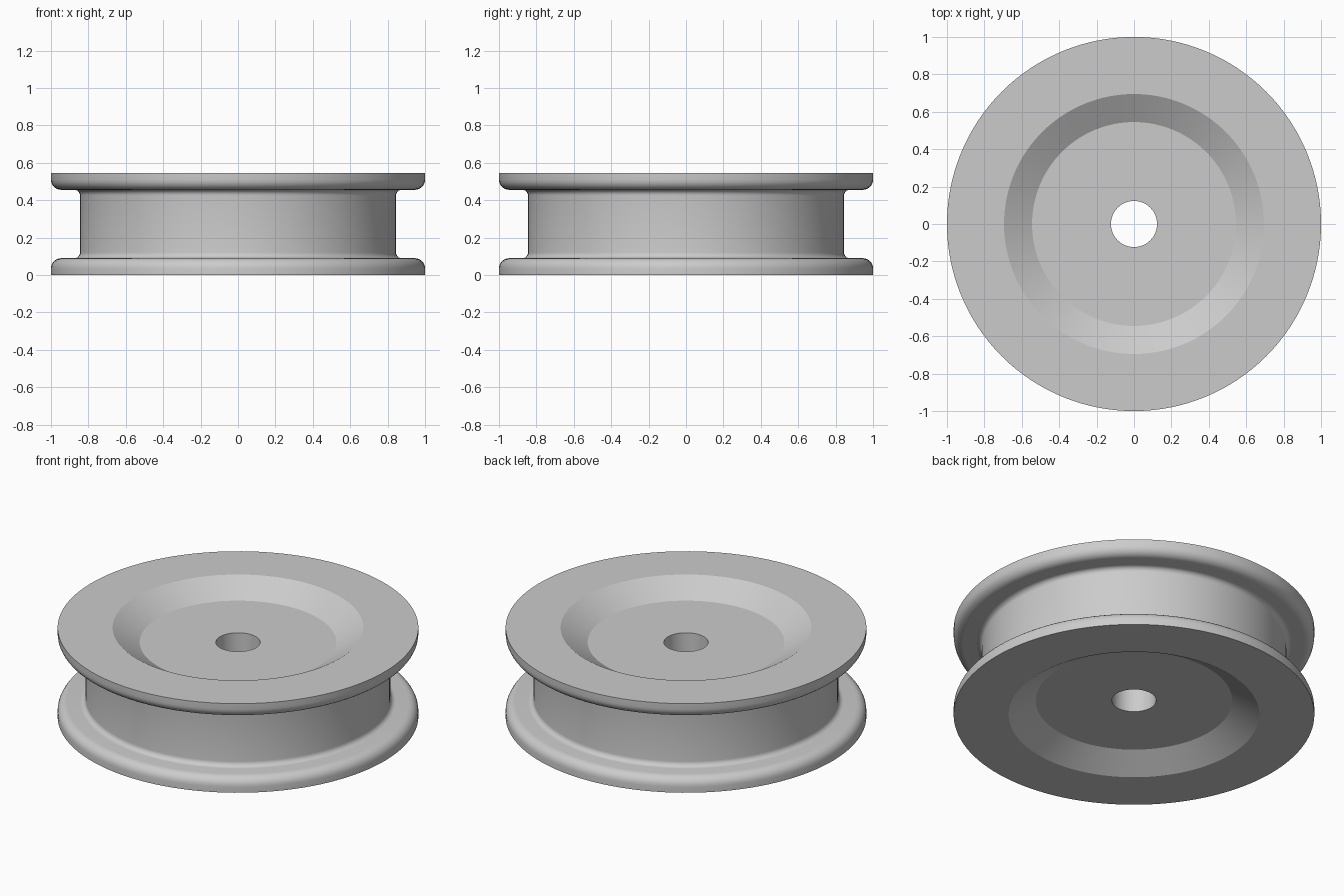
import bpy
import bmesh
from math import pi, sin, cos, radians
from mathutils import Vector

if "Cube" in bpy.data.objects:
    bpy.data.objects.remove(bpy.data.objects["Cube"])

HEIGHT = 0.545
SEGMENTS = 128

# Material
grey = bpy.data.materials.new("plain grey")
grey.use_nodes = True
colour = (0.6, 0.6, 0.6, 1)
grey.diffuse_color = colour
grey.node_tree.nodes["Principled BSDF"].inputs["Base Color"].default_value = colour


def arc(cx, cz, r, start, end, steps=6):
    """Points (radius, height) along a circular arc, angles in degrees."""
    angles = [radians(start + (end - start) * i / steps) for i in range(steps + 1)]
    return [(cx + r * cos(a), cz + r * sin(a)) for a in angles]


# Lower half: bore, dished hub, flange with rounded lip, groove fillet
lower = [(0.123, 0.09), (0.545, 0.09), (0.695, 0), (1, 0)]
lower += arc(0.945, 0.035, 0.055, 0, 90)
lower += arc(0.875, 0.12, 0.03, 270, 180)

# Upper half mirrors the lower half
profile = lower + [(r, HEIGHT - z) for r, z in reversed(lower)]

# Revolve the closed profile around the axle
bm = bmesh.new()
verts = [bm.verts.new((r, 0, z)) for r, z in profile]
edges = [bm.edges.new((v, verts[(i + 1) % len(verts)])) for i, v in enumerate(verts)]
bmesh.ops.spin(bm, geom=verts + edges, cent=Vector(), axis=(0, 0, 1),
               angle=2 * pi, steps=SEGMENTS, use_merge=False)
bmesh.ops.remove_doubles(bm, verts=bm.verts, dist=0.0001)
bmesh.ops.recalc_face_normals(bm, faces=bm.faces)

mesh = bpy.data.meshes.new("pulley_wheel")
bm.to_mesh(mesh)
bm.free()
mesh.materials.append(grey)
wheel = bpy.data.objects.new("pulley_wheel", mesh)
bpy.context.collection.objects.link(wheel)

# Smooth curves, crisp corners
bpy.ops.object.select_all(action="DESELECT")
wheel.select_set(True)
bpy.context.view_layer.objects.active = wheel
bpy.ops.object.shade_smooth_by_angle(angle=radians(25))
